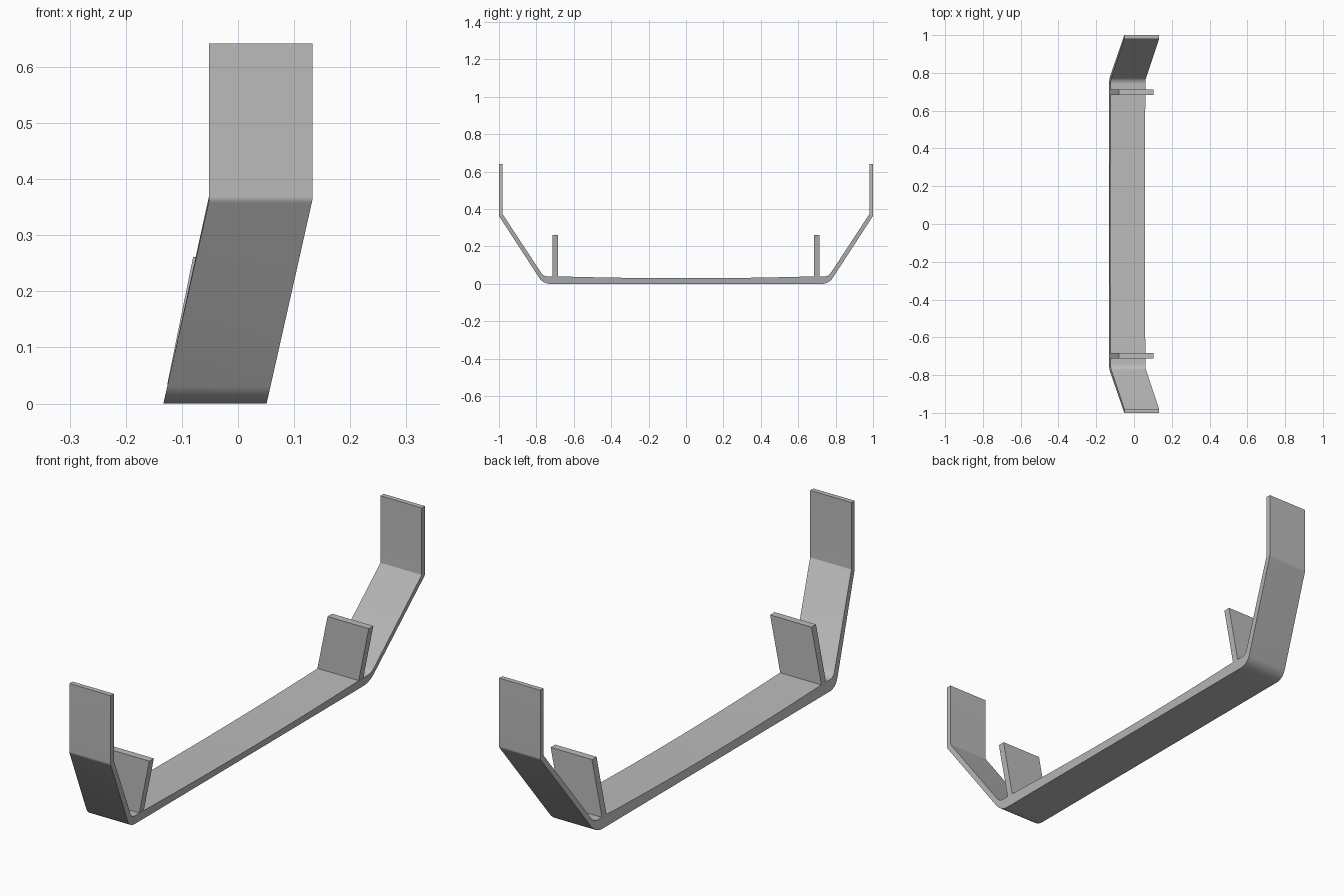
import bpy, bmesh, math
from mathutils import Vector

cube = bpy.data.objects.get("Cube")
if cube:
    bpy.data.objects.remove(cube)

LEFT, WIDTH = -0.133, 0.184      # strip edge at the ground, strip width
LEAN, BEND = 0.225, 0.363        # sideways lean per unit height, height where it stops

grey = bpy.data.materials.new("plain_grey")
grey.use_nodes = True
grey.diffuse_color = (0.5, 0.5, 0.5, 1)
grey.node_tree.nodes["Principled BSDF"].inputs["Base Color"].default_value = (0.5, 0.5, 0.5, 1)


def fillet(a, corner, b, radius, steps=8):
    """Round arc of (y, z) points replacing a corner."""
    a, c, b = Vector(a), Vector(corner), Vector(b)
    u, v = (a - c).normalized(), (b - c).normalized()
    half = u.angle(v) / 2
    centre = c + (u + v).normalized() * radius / math.sin(half)
    start = c + u * radius / math.tan(half) - centre
    end = c + v * radius / math.tan(half) - centre
    sweep = start.angle(end)
    return [centre + (start * math.sin(sweep * (1 - t)) + end * math.sin(sweep * t)) / math.sin(sweep)
            for t in (i / steps for i in range(steps + 1))]


def half_profile(top, knee, heel, base, knee_radius, heel_radius):
    """Arm profile from the tip down to the flat base."""
    return ([Vector(top)] + fillet(top, knee, heel, knee_radius)
            + fillet(knee, heel, base, heel_radius))


def sheet(name, outer, inner, left=LEFT, lean=LEAN):
    """Solid leaning strip between two matching (y, z) outlines."""
    bm = bmesh.new()
    rows = []
    for o, i in zip(outer, inner):
        row = []
        for (y, z), dx in ((o, 0), (o, WIDTH), (i, WIDTH), (i, 0)):
            row.append(bm.verts.new((left + dx + lean * min(z, BEND), y, z)))
        rows.append(row)
    for r, s in zip(rows, rows[1:]):
        for k in range(4):
            n = (k + 1) % 4
            bm.faces.new((r[k], r[n], s[n], s[k]))
    bm.faces.new(rows[0])
    bm.faces.new(rows[-1])
    bmesh.ops.recalc_face_normals(bm, faces=bm.faces)
    mesh = bpy.data.meshes.new(name)
    bm.to_mesh(mesh)
    bm.free()
    mesh.materials.append(grey)
    obj = bpy.data.objects.new(name, mesh)
    bpy.context.collection.objects.link(obj)
    bpy.ops.object.select_all(action='DESELECT')
    obj.select_set(True)
    bpy.context.view_layer.objects.active = obj
    bpy.ops.object.shade_smooth_by_angle(angle=math.radians(30))
    return obj


# Main bent strip: both arms and the base, which thins slightly in the middle
outer = half_profile((1, 0.642), (1, BEND), (0.764, 0), (0, 0), 0.02, 0.07)
inner = half_profile((0.98, 0.642), (0.98, 0.372), (0.762, 0.04), (0, 0.04), 0.004, 0.04)
for i in range(8):
    y = 0.68 * (1 - i / 8)
    outer.append(Vector((y, 0)))
    inner.append(Vector((y, 0.03 + 0.01 * (y / 0.68) ** 2)))


def mirrored(points):
    return points + [Vector((0, points is inner and 0.03 or 0))] + \
        [Vector((-p.x, p.y)) for p in reversed(points)]


sheet("bent_strip", mirrored(outer), mirrored(inner))

# Upright tabs standing on the base
for name, side in (("front_tab", -1), ("back_tab", 1)):
    sheet(name, [(side * 0.713, 0.035), (side * 0.713, 0.261)],
          [(side * 0.684, 0.035), (side * 0.684, 0.261)], left=-0.133, lean=0.203)
